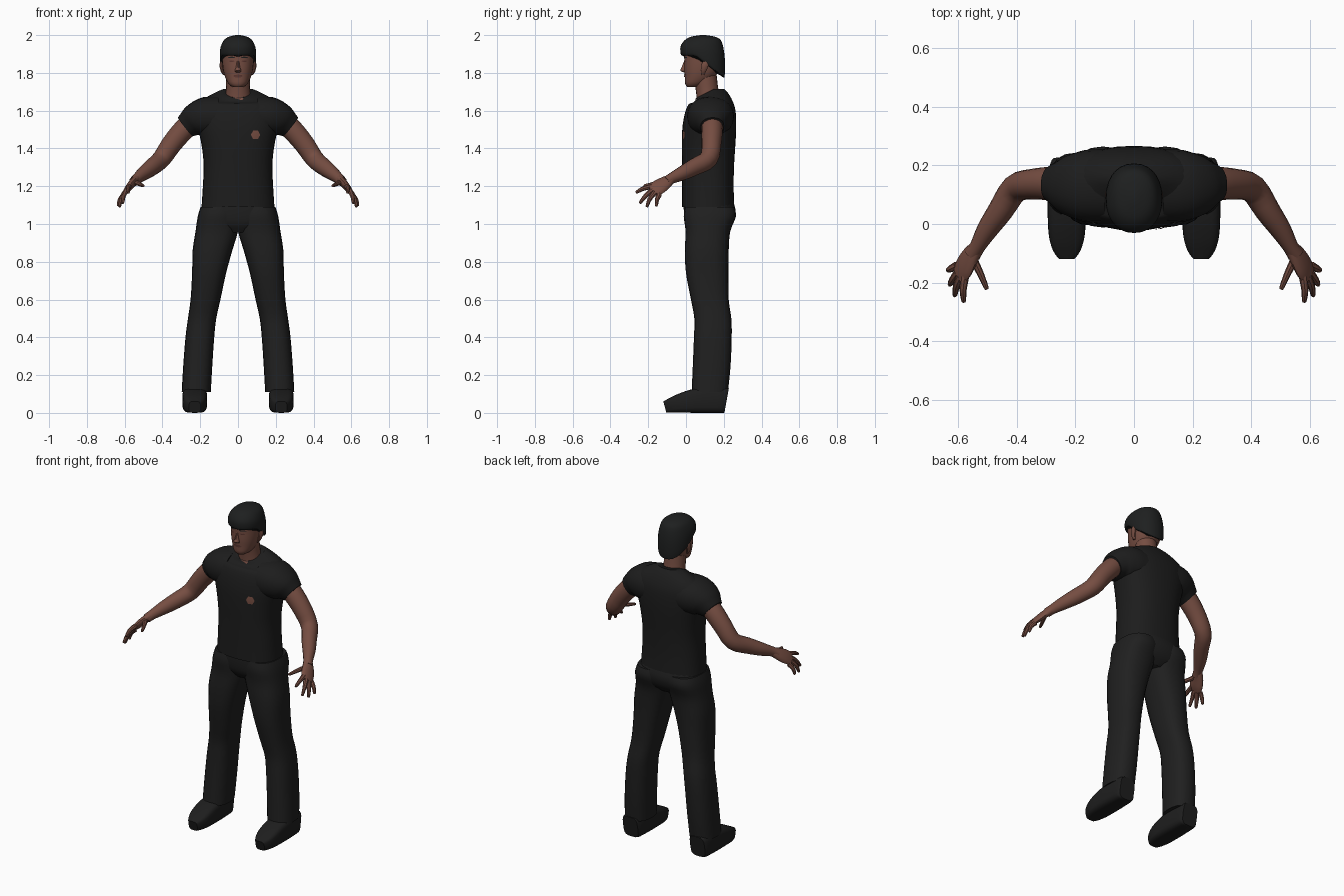
import bpy, bmesh, math
from mathutils import Vector
from mathutils.bvhtree import BVHTree

if "Cube" in bpy.data.objects:
    bpy.data.objects.remove(bpy.data.objects["Cube"], do_unlink=True)


def material(name, r, g, b):
    m = bpy.data.materials.new(name)
    m.use_nodes = True
    m.diffuse_color = (r, g, b, 1)
    m.node_tree.nodes["Principled BSDF"].inputs["Base Color"].default_value = (r, g, b, 1)
    return m


SKIN = material("brown skin", .18, .075, .054)
LIPS = material("dark lips", .11, .04, .032)
SHIRT = material("black shirt cloth", .012, .012, .012)
TROUSERS = material("charcoal trouser cloth", .014, .014, .014)
HAIR = material("black hair", .013, .014, .014)
SHOE = material("black leather", .013, .013, .013)


def finish(name, bm, mat, mirror=False, angle=40):
    bmesh.ops.recalc_face_normals(bm, faces=bm.faces)
    me = bpy.data.meshes.new(name)
    bm.to_mesh(me)
    bm.free()
    me.materials.append(mat)
    me.shade_smooth()
    me.set_sharp_from_angle(angle=math.radians(angle))
    ob = bpy.data.objects.new(name, me)
    bpy.context.collection.objects.link(ob)
    if mirror:
        ob.modifiers.new("mirror", 'MIRROR')
    return ob


def smooth_rings(rings, steps):
    """Catmull-Rom interpolation between ring settings."""
    out = []
    for i in range(len(rings) - 1):
        quad = [rings[max(i - 1, 0)], rings[i], rings[i + 1], rings[min(i + 2, len(rings) - 1)]]
        for s in range(steps):
            t = s / steps
            out.append([.5 * (2 * b + (c - a) * t + (2 * a - 5 * b + 4 * c - d) * t ** 2
                              + (3 * b - a - 3 * c + d) * t ** 3) for a, b, c, d in zip(*quad)])
    return out + [list(rings[-1])]


def loft(name, rings, mat, n=20, p=2, steps=3, level=False, side=None, warp=None, mirror=False):
    """Skin superellipse rings (x, y, z, half width, half depth)."""
    rings = smooth_rings(rings, steps)
    centres = [Vector(r[:3]) for r in rings]
    bm = bmesh.new()
    loops = []
    for i, (c, r) in enumerate(zip(centres, rings)):
        if level:
            u, v = Vector((1, 0, 0)), Vector((0, 1, 0))
        else:
            t = (centres[min(i + 1, len(rings) - 1)] - centres[max(i - 1, 0)]).normalized()
            u = Vector(side) if side else t.cross(Vector((0, 0, 1)))
            u = (u - t * u.dot(t)).normalized()
            v = u.cross(t)
        loop = []
        for k in range(n):
            a = 2 * math.pi * k / n
            ca, sa = math.cos(a), math.sin(a)
            co = (c + u * r[3] * math.copysign(abs(ca) ** (2 / p), ca)
                  + v * r[4] * math.copysign(abs(sa) ** (2 / p), sa))
            loop.append(bm.verts.new(warp(co) if warp else co))
        loops.append(loop)
    for a, b in zip(loops, loops[1:]):
        for k in range(n):
            bm.faces.new((a[k], a[(k + 1) % n], b[(k + 1) % n], b[k]))
    bm.faces.new(loops[0])
    bm.faces.new(loops[-1])
    return finish(name, bm, mat, mirror)


def patch(name, points, mat, target, lift=.003, mirror=False):
    """Thin flat detail laid on the front of a target, points as (x, z)."""
    src = bmesh.new()
    src.from_mesh(target.data)
    tree = BVHTree.FromBMesh(src)
    bm = bmesh.new()
    vs = []
    for x, z in points:
        hit = tree.ray_cast(Vector((x, -1, z)), Vector((0, 1, 0)))[0]
        vs.append(bm.verts.new((x, (hit.y if hit else 0) - lift, z)))
    mid = bm.verts.new(sum((v.co for v in vs), Vector()) / len(vs) - Vector((0, lift, 0)))
    for a, b in zip(vs, vs[1:] + vs[:1]):
        bm.faces.new((a, b, mid))
    src.free()
    return finish(name, bm, mat, mirror)


def oval(x, z, rx, rz, n=8):
    return [(x + rx * math.cos(2 * math.pi * k / n), z + rz * math.sin(2 * math.pi * k / n))
            for k in range(n)]


# Shirt body: the neckline dips toward the front
def neckline(co):
    if co.z > 1.64:
        co.z -= max(0, .15 - co.y) * .5 * min(1, (co.z - 1.64) / .06)
    return co


shirt = loft("shirt_body", [
    (0, .118, 1.09, .193, .138), (0, .116, 1.2, .186, .136), (0, .117, 1.32, .182, .138),
    (0, .12, 1.43, .195, .142), (0, .124, 1.52, .215, .142), (0, .13, 1.6, .225, .132),
    (0, .135, 1.65, .2, .112), (0, .135, 1.69, .135, .09), (0, .13, 1.715, .078, .072)],
    SHIRT, n=32, p=2.4, level=True, warp=neckline)

# Sleeves
loft("sleeves", [(.1, .13, 1.57, .125, .105), (.17, .13, 1.567, .122, .105),
                 (.225, .133, 1.55, .103, .09), (.255, .136, 1.532, .08, .074),
                 (.279, .138, 1.514, .063, .063)], SHIRT, p=2.2, mirror=True)

# Bare arms, shoulder to wrist
loft("arms", [(.21, .138, 1.57, .055, .055), (.279, .138, 1.508, .057, .057),
              (.35, .135, 1.425, .052, .054), (.405, .12, 1.345, .048, .05),
              (.455, .045, 1.302, .043, .046), (.5, -.02, 1.268, .036, .038),
              (.532, -.075, 1.242, .027, .029), (.55, -.105, 1.225, .028, .026)],
     SKIN, n=16, mirror=True)

# Hands: flattened palm, four fingers and a thumb
loft("palms", [(.534, -.078, 1.24, .026, .024), (.56, -.115, 1.215, .04, .021),
               (.58, -.15, 1.192, .045, .018), (.597, -.175, 1.172, .038, .011)],
     SKIN, n=14, side=(.3, .5, -.45), mirror=True)
FINGERS = {
    "index_fingers": ((.576, -.178, 1.199), (.582, -.225, 1.188), (.58, -.262, 1.168)),
    "middle_fingers": ((.59, -.178, 1.18), (.605, -.213, 1.15), (.61, -.242, 1.113)),
    "ring_fingers": ((.6, -.166, 1.165), (.619, -.192, 1.132), (.627, -.206, 1.094)),
    "little_fingers": ((.603, -.142, 1.155), (.625, -.153, 1.13), (.633, -.157, 1.098)),
    "thumbs": ((.553, -.11, 1.225), (.525, -.165, 1.213), (.503, -.217, 1.203)),
}
for name, (base, mid, tip) in FINGERS.items():
    end = Vector(tip) + (Vector(tip) - Vector(mid)) * .08
    loft(name, [(*base, .015, .014), (*mid, .012, .012), (*tip, .008, .008), (*end, .003, .003)],
         SKIN, n=8, mirror=True)

# Trousers: hips and two legs
loft("trouser_hips", [
    (0, .12, 1.115, .186, .132), (0, .126, 1.06, .197, .137), (0, .122, 1.0, .2, .122),
    (0, .115, .955, .11, .085)], TROUSERS, n=28, p=2.4, level=True)
loft("trouser_legs", [
    (.098, .125, 1.09, .1, .13), (.105, .126, 1.04, .108, .138), (.113, .116, .96, .112, .118),
    (.135, .11, .86, .105, .116), (.153, .112, .74, .09, .112), (.172, .126, .6, .079, .1),
    (.19, .142, .5, .075, .098), (.202, .142, .4, .076, .1), (.213, .136, .25, .077, .1),
    (.221, .126, .11, .077, .096)], TROUSERS, p=2.5, level=True, mirror=True)

# Shoes: flat sole, low rounded toe
loft("shoes", [(.229, y, h / 2, w, h / 2) for y, h, w in (
    (.215, .13, .05), (.19, .135, .06), (.1, .135, .065), (.03, .123, .065), (-.04, .098, .061),
    (-.085, .076, .048), (-.112, .062, .03))], SHOE, p=4, mirror=True)

# Neck and head
loft("neck", [(0, .125, 1.62, .075, .065), (0, .113, 1.7, .064, .06), (0, .1, 1.79, .062, .062)],
     SKIN, level=True)
head = loft("head", [
    (0, .038, 1.724, .026, .03), (0, .05, 1.742, .05, .054), (0, .074, 1.78, .069, .08),
    (0, .085, 1.82, .079, .094), (0, .09, 1.87, .084, .099), (0, .09, 1.92, .083, .1),
    (0, .09, 1.96, .07, .085), (0, .09, 1.98, .03, .04)], SKIN, n=28, p=2.2, level=True)


# Hair cap: hairline falls from the brow to the nape
def hairline(co):
    co.z -= max(0, co.y - .05) * .8 * max(0, min(1, (1.975 - co.z) / .075))
    return co


loft("hair", [
    (0, .087, 1.893, .09, .11), (0, .088, 1.905, .096, .117), (0, .088, 1.94, .094, .117),
    (0, .09, 1.97, .078, .1), (0, .09, 1.99, .052, .068), (0, .09, 2.0, .012, .015)],
    HAIR, n=28, p=2.2, level=True, warp=hairline)

# Nose and ears
loft("nose", [(0, .0, 1.802, .012, .01), (0, -.013, 1.812, .017, .018), (0, -.008, 1.83, .011, .016),
              (0, .0, 1.865, .007, .01)], SKIN, n=10, level=True)
loft("ears", [(.074, .09, 1.79, .006, .008), (.083, .094, 1.81, .009, .014),
              (.088, .1, 1.84, .01, .02), (.088, .102, 1.86, .006, .012)],
     SKIN, n=10, level=True, mirror=True)

# Painted face details
patch("lips", oval(0, 1.783, .026, .008), LIPS, head)
patch("eyes", oval(.033, 1.862, .014, .005), LIPS, head, mirror=True)
patch("eyebrows", oval(.034, 1.882, .02, .004), HAIR, head, mirror=True)

# Skin showing at the chest emblem and the collar notch
patch("chest_emblem", oval(.093, 1.472, .025, .026, 6), SKIN, shirt)
patch("collar_notch", [(-.025, 1.668), (.022, 1.655), (.03, 1.667)], SKIN, shirt)
